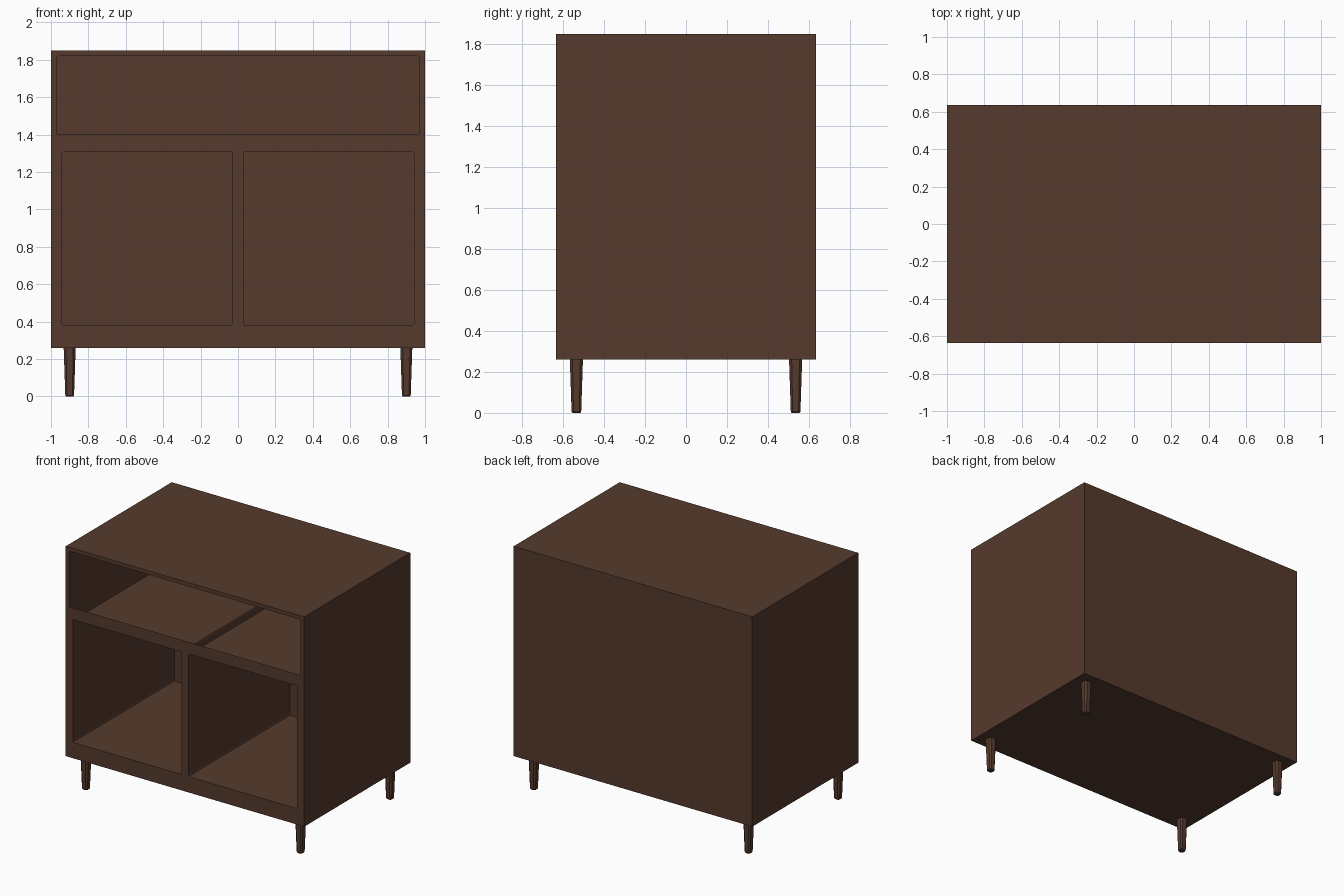
import bpy, bmesh, math

if "Cube" in bpy.data.objects:
    bpy.data.objects.remove(bpy.data.objects["Cube"])

wood = bpy.data.materials.new("dark walnut")
wood.diffuse_color = (0.092, 0.043, 0.027, 1)
wood.use_nodes = True
wood.node_tree.nodes["Principled BSDF"].inputs["Base Color"].default_value = wood.diffuse_color

X, Y, Z0, Z1 = 1.0, 0.635, 0.26, 1.85   # cabinet shell extents
BACK = 0.58                             # depth position of cubby backs


def make_object(name, bm):
    bmesh.ops.recalc_face_normals(bm, faces=bm.faces[:])
    me = bpy.data.meshes.new(name)
    bm.to_mesh(me)
    bm.free()
    me.materials.append(wood)
    ob = bpy.data.objects.new(name, me)
    bpy.context.collection.objects.link(ob)
    return ob


def rounded_rect(x0, x1, z0, z1, r=0.012, n=2):
    pts = []
    for k, (cx, cz) in enumerate([(x1 - r, z1 - r), (x0 + r, z1 - r),
                                  (x0 + r, z0 + r), (x1 - r, z0 + r)]):
        for i in range(n + 1):
            a = math.pi / 2 * (k + i / n)
            pts.append((cx + r * math.cos(a), cz + r * math.sin(a)))
    return pts


def ring(bm, pts, y):
    return [bm.verts.new((x, y, z)) for x, z in pts]


def bridge(bm, a, b):
    for i in range(len(a)):
        j = (i + 1) % len(a)
        bm.faces.new((a[i], a[j], b[j], b[i]))


def loop_edges(bm, vs):
    return [bm.edges.new((vs[i], vs[(i + 1) % len(vs)])) for i in range(len(vs))]


# Cabinet: thin shell with an open upper bay and two deep cubbies
drawer = (-0.97, 0.97, 1.40, 1.82)
cubbies = [(-0.94, -0.03, 0.38, 1.31), (0.03, 0.94, 0.38, 1.31)]
bm = bmesh.new()
outline = [(-X, Z0), (X, Z0), (X, Z1), (-X, Z1)]
front = ring(bm, outline, -Y)
holes = [ring(bm, rounded_rect(*o), -Y) for o in [drawer] + cubbies]
edges = loop_edges(bm, front)
for h in holes:
    edges += loop_edges(bm, h)
bmesh.ops.triangle_fill(bm, edges=edges, use_beauty=True)
# keep the openings clear
inside = []
for f in bm.faces:
    c = f.calc_center_median()
    if any(a < c.x < b and d < c.z < e for a, b, d, e in [drawer] + cubbies):
        inside.append(f)
bmesh.ops.delete(bm, geom=inside, context='FACES_ONLY')
# sides, top, bottom and back
back = ring(bm, outline, Y)
bridge(bm, front, back)
bm.faces.new(back)
# cubby walls and backs
for h, o in zip(holes[1:], cubbies):
    inner = ring(bm, rounded_rect(*o), BACK)
    bridge(bm, h, inner)
    bm.faces.new(inner)
make_object("cabinet", bm)


# Tapered square legs with chamfered corners
def leg(name, cx, cy):
    bm = bmesh.new()
    rings = []
    for z, h in [(0.0, 0.019), (0.006, 0.0235), (Z0, 0.032)]:
        c = h * 0.6
        pts = [(h, -c), (h, c), (c, h), (-c, h), (-h, c), (-h, -c), (-c, -h), (c, -h)]
        rings.append([bm.verts.new((cx + x, cy + y, z)) for x, y in pts])
    for a, b in zip(rings, rings[1:]):
        bridge(bm, a, b)
    bm.faces.new(rings[0])
    bm.faces.new(rings[-1])
    make_object(name, bm)


for sx, side in ((-1, "left"), (1, "right")):
    for sy, end in ((-1, "front"), (1, "back")):
        leg(f"{end}_{side}_leg", sx * 0.90, sy * 0.535)
